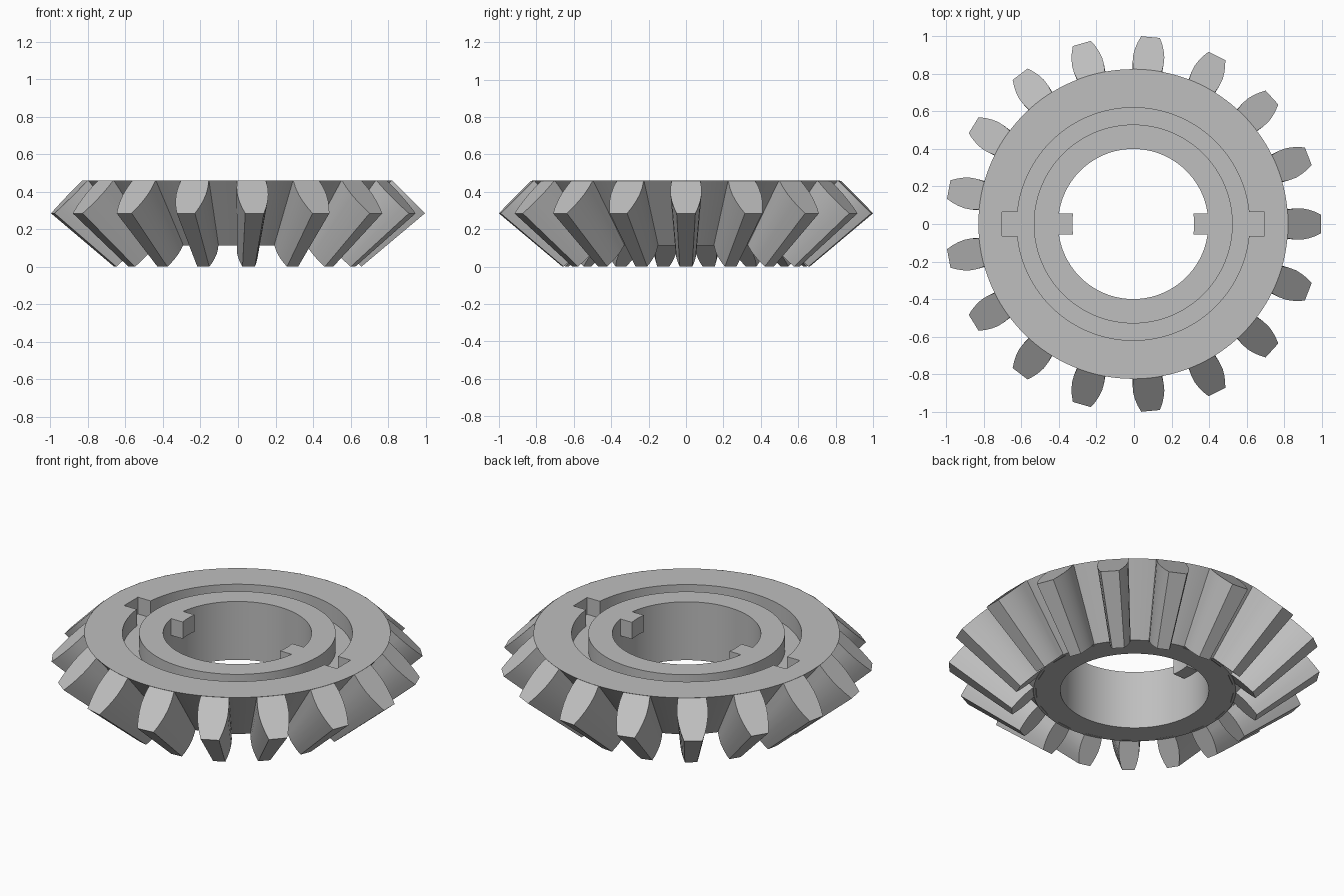
import bpy, bmesh, math
from mathutils import Matrix, Vector

if "Cube" in bpy.data.objects:
    bpy.data.objects.remove(bpy.data.objects["Cube"], do_unlink=True)

TEETH = 17
APEX_Z = -0.555      # point where all the tooth lines meet
INNER = 0.661        # size of the small tooth end relative to the big end
TOP, BOTTOM = 0.46, 0.113
BORE, DEPTH = 0.40, 0.10
SHIFT = -0.004       # centres the odd tooth count

steel = bpy.data.materials.new("grey_steel")
steel.use_nodes = True
grey = (0.52, 0.52, 0.52, 1)
steel.diffuse_color = grey
steel.node_tree.nodes["Principled BSDF"].inputs["Base Color"].default_value = grey


def make_object(name, bm):
    bmesh.ops.recalc_face_normals(bm, faces=bm.faces)
    mesh = bpy.data.meshes.new(name)
    bm.to_mesh(mesh)
    bm.free()
    mesh.materials.append(steel)
    obj = bpy.data.objects.new(name, mesh)
    obj.location.x = SHIFT
    bpy.context.collection.objects.link(obj)
    return obj


def select_only(obj):
    bpy.ops.object.select_all(action="DESELECT")
    obj.select_set(True)
    bpy.context.view_layer.objects.active = obj


def smooth(obj):
    select_only(obj)
    bpy.ops.object.shade_smooth_by_angle(angle=math.radians(25))


def loft(bm, first, second):
    """Closed solid between two matching outlines."""
    a = [bm.verts.new(p) for p in first]
    b = [bm.verts.new(p) for p in second]
    bm.faces.new(a)
    bm.faces.new(b[::-1])
    for i in range(len(a)):
        j = (i + 1) % len(a)
        bm.faces.new((a[i], a[j], b[j], b[i]))


def lathe(profile, steps=128):
    bm = bmesh.new()
    rings = []
    for i in range(steps):
        a = 2 * math.pi * i / steps
        rings.append([bm.verts.new((r * math.cos(a), r * math.sin(a), z))
                      for r, z in profile])
    for i in range(steps):
        p, q = rings[i], rings[(i + 1) % steps]
        for k in range(len(profile)):
            m = (k + 1) % len(profile)
            bm.faces.new((p[k], q[k], q[m], p[m]))
    return bm


# Conical body with bore and ring groove in the top
floor = TOP - DEPTH
body = make_object("gear_body", lathe([
    (BORE, BOTTOM), (0.545, BOTTOM), (0.825, TOP), (0.62, TOP),
    (0.62, floor), (0.53, floor), (0.53, TOP), (BORE, TOP)]))

# Two notches opening out of the groove
bm = bmesh.new()
for side in (-1, 1):
    bmesh.ops.create_cube(bm, size=1, matrix=Matrix.Translation(
        (side * 0.645, 0, floor + 0.1)) @ Matrix.Diagonal((0.11, 0.13, 0.2, 1)))
cutter = make_object("notch_cutter", bm)
cutter.hide_render = True
cut = body.modifiers.new("notches", "BOOLEAN")
cut.operation, cut.solver, cut.object = "DIFFERENCE", "EXACT", cutter
select_only(body)
bpy.ops.object.modifier_apply(modifier=cut.name)
bpy.data.objects.remove(cutter, do_unlink=True)
smooth(body)

# Two drive keys inside the bore
for name, side in (("left_key", 1), ("right_key", -1)):
    half, steps = 0.056, 6
    ys = [half * (2 * i / steps - 1) for i in range(steps + 1)]
    outline = [(side * math.sqrt(0.325 ** 2 - y * y), y) for y in ys]
    outline += [(side * math.sqrt(BORE ** 2 - y * y), y) for y in ys[::-1]]
    bm = bmesh.new()
    loft(bm, [(x, y, TOP - DEPTH) for x, y in outline],
         [(x, y, TOP) for x, y in outline])
    smooth(make_object(name, bm))

# Tapered teeth: rounded flank from root to tip, as (radius, height, half width)
flank = [(0.80, 0.455, 0.076), (0.826, 0.459, 0.077), (0.862, 0.423, 0.083),
         (0.90, 0.385, 0.083), (0.935, 0.35, 0.076), (0.968, 0.317, 0.065),
         (1.0, 0.285, 0.050)]
big = [Vector((r, w, z)) for r, z, w in flank]
big += [Vector((r, -w, z)) for r, z, w in flank[::-1]]
apex = Vector((0, 0, APEX_Z))
small = [apex + (p - apex) * INNER for p in big]
bm = bmesh.new()
for i in range(TEETH):
    turn = Matrix.Rotation(2 * math.pi * i / TEETH, 3, "Z")
    loft(bm, [turn @ p for p in big], [turn @ p for p in small])
smooth(make_object("gear_teeth", bm))
